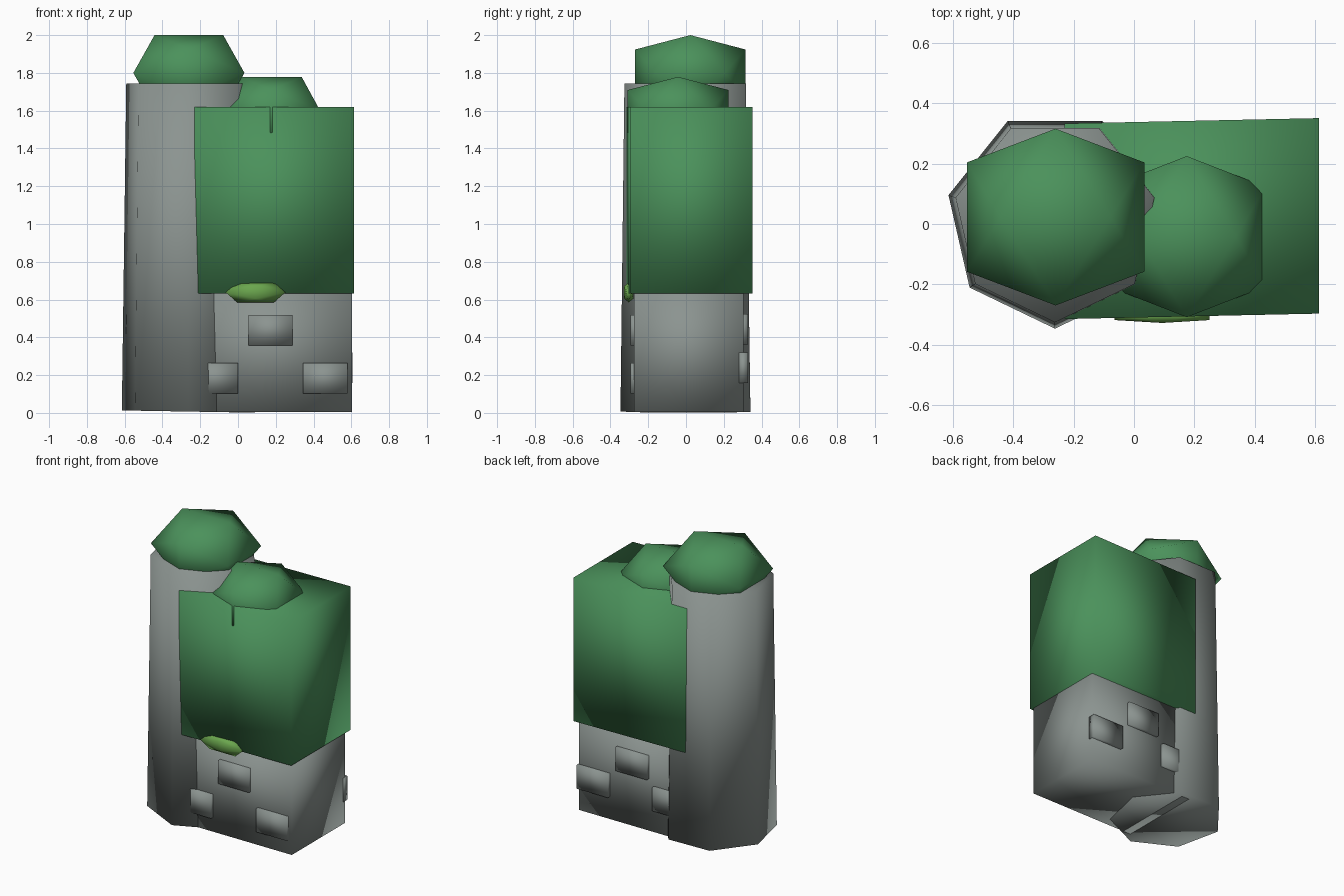
import bpy, bmesh, math
from mathutils import Vector

if "Cube" in bpy.data.objects:
    bpy.data.objects.remove(bpy.data.objects["Cube"])


def material(name, rgb):
    m = bpy.data.materials.new(name)
    m.diffuse_color = (*rgb, 1)
    m.use_nodes = True
    m.node_tree.nodes["Principled BSDF"].inputs["Base Color"].default_value = m.diffuse_color
    return m


STONE = material("grey stone", (0.26, 0.295, 0.28))
GREEN = material("dark green", (0.07, 0.285, 0.105))
LEAF = material("light green", (0.145, 0.38, 0.075))


def hull(name, points, mat, smooth=True):
    """Closed convex part from its corner points."""
    bm = bmesh.new()
    for p in points:
        bm.verts.new(p)
    bmesh.ops.convex_hull(bm, input=bm.verts[:])
    bmesh.ops.dissolve_limit(bm, angle_limit=0.01, verts=bm.verts[:], edges=bm.edges[:])
    bmesh.ops.recalc_face_normals(bm, faces=bm.faces[:])
    for f in bm.faces:
        f.smooth = smooth
    me = bpy.data.meshes.new(name)
    bm.to_mesh(me)
    bm.free()
    me.materials.append(mat)
    ob = bpy.data.objects.new(name, me)
    bpy.context.collection.objects.link(ob)
    return ob


def ring(n, r, cx, cy, z):
    return [(cx + r * math.cos(2 * math.pi * i / n - math.pi / 2),
             cy + r * math.sin(2 * math.pi * i / n - math.pi / 2), z) for i in range(n)]


def dome(name, centre, half, mat):
    """Stretched icosahedron with an edge along x on top."""
    g = (1 + 5 ** 0.5) / 2
    pts = []
    for s in (-1, 1):
        for t in (-1, 1):
            pts += [(s / g, 0, t), (s, t / g, 0), (0, s, t / g)]
    return hull(name, [Vector(centre) + Vector([a * b for a, b in zip(p, half)]) for p in pts], mat)


def block(name, x0, x1, y0, y1, z0, z1, mat, skew=0.0):
    """Box whose front and back drift in y by skew along x."""
    return hull(name, [(x, y + (skew if x == x1 else 0), z)
                       for x in (x0, x1) for y in (y0, y1) for z in (z0, z1)], mat)


# seven-sided tapering tower, bottom slightly tilted
base = [(x, y, 0.007 - 0.017 * (x + 0.26)) for x, y, z in ring(7, 0.362, -0.262, 0.015, 0)]
hull("tower", base + ring(7, 0.338, -0.262, 0.012, 1.745), STONE)

# house body and green upper storey
block("house_base", -0.2, 0.603, -0.275, 0.305, 0.005, 0.66, STONE)
block("upper_storey", -0.23, 0.614, -0.315, 0.333, 0.632, 1.62, GREEN, skew=0.018)

# domed caps
dome("tower_cap", (-0.26, 0.023, 1.8), (0.294, 0.293, 0.2), GREEN)
dome("house_cap", (0.175, -0.042, 1.596), (0.262, 0.267, 0.183), GREEN)

# small bush above the front wall
dome("bush", (0.093, -0.303, 0.638), (0.158, 0.025, 0.053), LEAF)

# raised stones on the front and back walls
for i, (x, z) in enumerate([(0.172, 0.438), (-0.117, 0.183), (0.462, 0.183)]):
    block(f"front_stone_{i}", x - 0.117, x + 0.117, -0.294, -0.25, z - 0.081, z + 0.081, STONE)
for i, (x, z) in enumerate([(0.19, 0.442), (-0.09, 0.24), (0.487, 0.24)]):
    block(f"back_stone_{i}", x - 0.12, x + 0.12, 0.28, 0.327, z - 0.081, z + 0.081, STONE)
